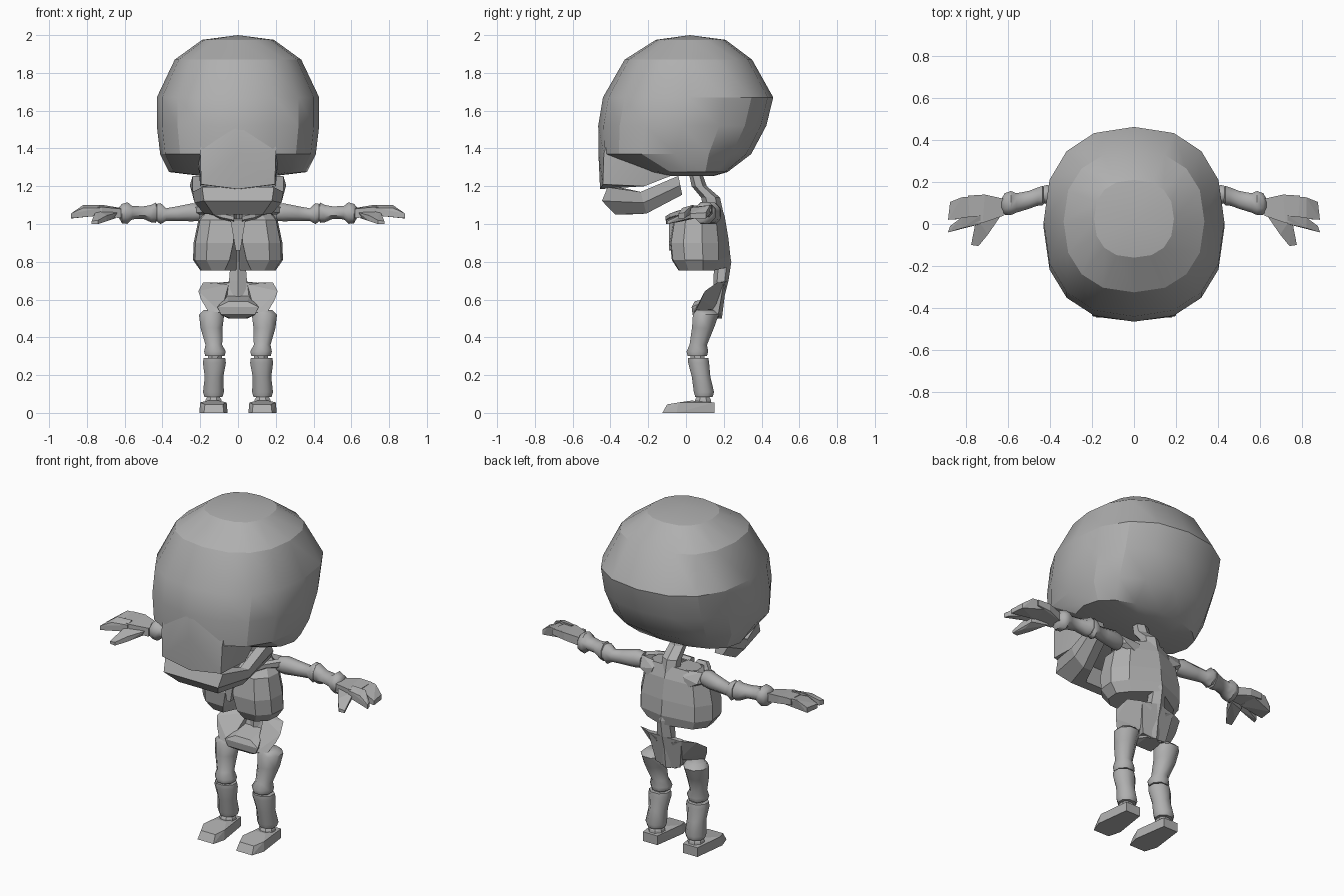
import bpy, bmesh
from math import cos, sin, pi, radians
from mathutils import Vector

bone = bpy.data.materials.new("bone_grey")
bone.diffuse_color = (.43, .43, .43, 1)


def finish(bm, name, mirror=False, smooth=0):
    bmesh.ops.recalc_face_normals(bm, faces=bm.faces)
    me = bpy.data.meshes.new(name)
    bm.to_mesh(me)
    bm.free()
    me.materials.append(bone)
    ob = bpy.data.objects.new(name, me)
    bpy.context.collection.objects.link(ob)
    if smooth:
        bpy.ops.object.select_all(action='DESELECT')
        bpy.context.view_layer.objects.active = ob
        ob.select_set(True)
        bpy.ops.object.shade_smooth_by_angle(angle=radians(smooth))
    if mirror:
        ob.modifiers.new("mirror", 'MIRROR')
    return ob


def loft(name, rings, **kw):
    """Bridge equal-sized closed rings and cap both ends."""
    bm = bmesh.new()
    vs = [[bm.verts.new(p) for p in r] for r in rings]
    n = len(vs[0])
    for a, b in zip(vs, vs[1:]):
        for i in range(n):
            j = (i + 1) % n
            bm.faces.new((a[i], a[j], b[j], b[i]))
    bm.faces.new(vs[0])
    bm.faces.new(vs[-1])
    bmesh.ops.remove_doubles(bm, verts=bm.verts, dist=1e-5)
    return finish(bm, name, **kw)


def hull(name, pts, both=False, **kw):
    """Convex faceted block; both=True adds the points reflected in x."""
    pts = list(pts) + ([(-x, y, z) for x, y, z in pts if x] if both else [])
    bm = bmesh.new()
    for p in pts:
        bm.verts.new(p)
    bmesh.ops.convex_hull(bm, input=bm.verts)
    bmesh.ops.delete(bm, geom=[v for v in bm.verts if not v.link_faces], context='VERTS')
    bmesh.ops.dissolve_limit(bm, angle_limit=radians(3), verts=bm.verts, edges=bm.edges)
    return finish(bm, name, **kw)


def tube(name, stations, axis='z', n=8, **kw):
    """Bone along an axis: stations are (x, y, z, radius_a, radius_b)."""
    rings = []
    for x, y, z, a, b in stations:
        ring = []
        for i in range(n):
            t = 2 * pi * (i + .5) / n
            u, v = a * cos(t), b * sin(t)
            ring.append((x + u, y + v, z) if axis == 'z' else (x, y + u, z + v))
        rings.append(ring)
    return loft(name, rings, **kw)


# Skull: horizontal rings (z, half width, front y, back y)
def skull_ring(z, w, f, b, n=16, e=2.35):
    pts = []
    for i in range(n):
        c, s = cos(2 * pi * i / n), sin(2 * pi * i / n)
        x = w * abs(c) ** (2 / e) * (1 if c > 0 else -1)
        y = (b - f) / 2 * abs(s) ** (2 / e) * (1 if s > 0 else -1)
        pts.append((x, (f + b) / 2 + y, z))
    return pts


loft("skull", [skull_ring(*r) for r in (
    (2.0, 0, .02, .02), (1.975, .19, -.16, .21), (1.87, .335, -.325, .35),
    (1.67, .43, -.44, .462), (1.52, .43, -.465, .425), (1.37, .412, -.458, .345),
    (1.275, .365, -.2, .22), (1.255, .2, -.12, .15))], smooth=24)

# Upper jaw, running up into the face
hull("upper_jaw", [(.2, -.39, 1.52), (0, -.464, 1.52), (.2, -.435, 1.37), (0, -.464, 1.38),
                   (.215, -.22, 1.37), (.195, -.44, 1.21), (0, -.455, 1.185),
                   (.2, -.22, 1.2), (.17, -.08, 1.255)], both=True, smooth=24)

# Lower jaw: U-shaped band (top x, y, z / bottom x, y, z)
half = [((.24, -.04, 1.255), (.23, -.02, 1.155)), ((.24, -.24, 1.17), (.18, -.21, 1.055)),
        ((.19, -.415, 1.195), (.13, -.375, 1.05))]
stations = half + [((-a[0], *a[1:]), (-b[0], *b[1:])) for a, b in reversed(half)]
rings = []
for a, b in stations:
    side, chin = (1 if a[0] > 0 else -1), a[1] < -.3
    inset = Vector((-.055 * side, .06 if chin else 0, 0))
    m = Vector(a) * .5 + Vector(b) * .5 + Vector((.02 * side, -.05 if chin else 0, 0))
    rings.append([Vector(a), m, Vector(b), Vector(b) + inset, Vector(a) + inset])
loft("lower_jaw", rings)

# Neck and spine
tube("neck", [(0, .05, 1.27, .045, .035), (0, .07, 1.2, .05, .04), (0, .13, 1.14, .055, .05),
              (0, .15, 1.05, .05, .05)], n=6)
tube("spine", [(0, .15, 1.1, .045, .035), (0, .16, 1.0, .04, .04), (0, .195, .8, .045, .045),
               (0, .185, .7, .055, .04), (0, .175, .62, .045, .03), (0, .17, .5, .025, .02)], n=6)

# Rib cage: two lobes, rings (z, outer x, inner x, front y, back y, ridge y)
rib_rings = []
for z, w, i, f, b, r in ((1.09, .15, .03, .02, .16, .18), (1.02, .21, .02, -.065, .185, .205),
                         (.9, .235, .025, -.085, .2, .225), (.81, .238, .045, -.075, .2, .235),
                         (.755, .2, .07, -.04, .175, .235)):
    d = b - f
    rib_rings.append([(i, f, z), (w * .7, f + .02 * d, z), (w * .96, f + .25 * d, z),
                      (w, f + .6 * d, z), (w * .75, b - .1 * d, z), (0, r, z + .02),
                      (.012, f + .6 * d, z)])
loft("rib_lobe", rib_rings, mirror=True)
hull("breastbone", [(.04, -.09, 1.02), (.035, -.06, 1.03), (.012, -.09, .86), (.012, -.06, .86)], both=True)

# Collarbones and shoulder blades
tube("collarbone", [(.02, -.085, 1.03, .028, .02), (.09, -.06, 1.045, .03, .02),
                    (.17, .04, 1.075, .035, .022), (.23, .11, 1.075, .03, .03)],
     axis='x', n=6, mirror=True)
hull("shoulder_blade", [(.09, .14, 1.09), (.2, .13, 1.1), (.23, .11, 1.04), (.12, .17, 1.0),
                        (.1, .17, 1.06), (.19, .165, 1.04)], mirror=True)

# Pelvis: central fan with flared wings and a front bridge
hull("pelvis_wing", [(.05, .21, .67), (.11, .2, .69), (.185, .165, .69), (.21, .1, .645),
                     (.195, .08, .6), (.16, .05, .54), (.09, .04, .53), (.06, .16, .55),
                     (.05, .17, .68)], mirror=True)
hull("pelvis_fan", [(.11, .2, .688), (.1, .17, .688), (0, .22, .7), (.08, .17, .515),
                    (0, .18, .5), (.07, .13, .52)], both=True)
hull("pelvis_bridge", [(.11, .03, .56), (.09, .035, .52), (.04, .06, .5), (.05, .17, .5),
                       (.05, .045, .59), (.06, .16, .62)], both=True)

# Legs
tube("thigh_bone", [(.135, .1, .545, .05, .05), (.14, .105, .52, .072, .074), (.14, .09, .45, .063, .063),
                    (.128, .065, .36, .048, .05), (.122, .06, .325, .062, .062), (.122, .06, .3, .055, .055)],
     mirror=True, smooth=50)
tube("knee", [(.122, .06, .305, .04, .04), (.124, .065, .27, .04, .04)], mirror=True)
tube("shin_bone", [(.125, .065, .29, .062, .058), (.125, .067, .265, .066, .06), (.127, .08, .19, .053, .053),
                   (.13, .095, .11, .06, .058), (.13, .095, .085, .052, .05)],
     mirror=True, smooth=50)
tube("ankle", [(.13, .09, .095, .03, .03), (.13, .09, .07, .045, .045), (.13, .09, .045, .05, .05)],
     mirror=True)
hull("foot", [(.085, .15, 0), (.18, .15, 0), (.085, .15, .055), (.18, .15, .055),
              (.055, -.05, 0), (.205, -.05, 0), (.06, -.04, .055), (.2, -.04, .055),
              (.075, -.125, 0), (.18, -.125, 0), (.08, -.1, .045), (.175, -.1, .045),
              (.1, .03, .065), (.16, .03, .065)], mirror=True)

# Arms
tube("upper_arm", [(.2, .11, 1.06, .04, .045), (.24, .115, 1.062, .048, .052), (.32, .128, 1.055, .042, .042),
                   (.38, .138, 1.05, .036, .036), (.41, .14, 1.055, .05, .06), (.43, .14, 1.06, .045, .05)],
     axis='x', mirror=True, smooth=50)
tube("forearm", [(.42, .135, 1.06, .03, .03), (.435, .135, 1.06, .05, .058), (.46, .13, 1.055, .047, .05),
                 (.5, .115, 1.06, .046, .036), (.56, .1, 1.06, .05, .038), (.585, .1, 1.058, .062, .062),
                 (.615, .095, 1.055, .056, .055), (.63, .093, 1.06, .03, .03)],
     axis='x', mirror=True, smooth=50)

# Hands: palm, two broad fingers and a thumb
hull("palm", [(.62, .12, 1.085), (.62, .04, 1.08), (.62, .12, 1.035), (.62, .04, 1.03),
              (.71, .14, 1.1), (.72, .005, 1.09), (.71, .14, 1.055), (.72, .005, 1.045),
              (.79, .135, 1.1), (.78, .01, 1.09), (.79, .135, 1.065), (.78, .01, 1.055)], mirror=True)
for name, y0, y1, e0, e1 in (("finger_outer", .135, .03, .105, .02), ("finger_inner", .04, .0, -.01, -.04)):
    hull(name, [(.73, y0, 1.1), (.73, y1, 1.085), (.73, y0, 1.06), (.73, y1, 1.045),
                (.82, y0 - .008, 1.1), (.82, (y1 + e1) / 2, 1.085),
                (.875, e0, 1.06), (.885, e1, 1.055), (.875, e0, 1.03), (.885, e1, 1.03)], mirror=True)
hull("thumb", [(.64, .08, 1.075), (.64, .03, 1.06), (.65, .05, 1.03), (.75, .03, 1.075), (.74, .02, 1.03),
               (.695, -.05, 1.045), (.695, -.05, 1.015), (.745, -.04, 1.045), (.745, -.04, 1.01),
               (.74, -.105, 1.02), (.74, -.105, 1.0), (.775, -.1, 1.015), (.775, -.1, 1.0)], mirror=True)
